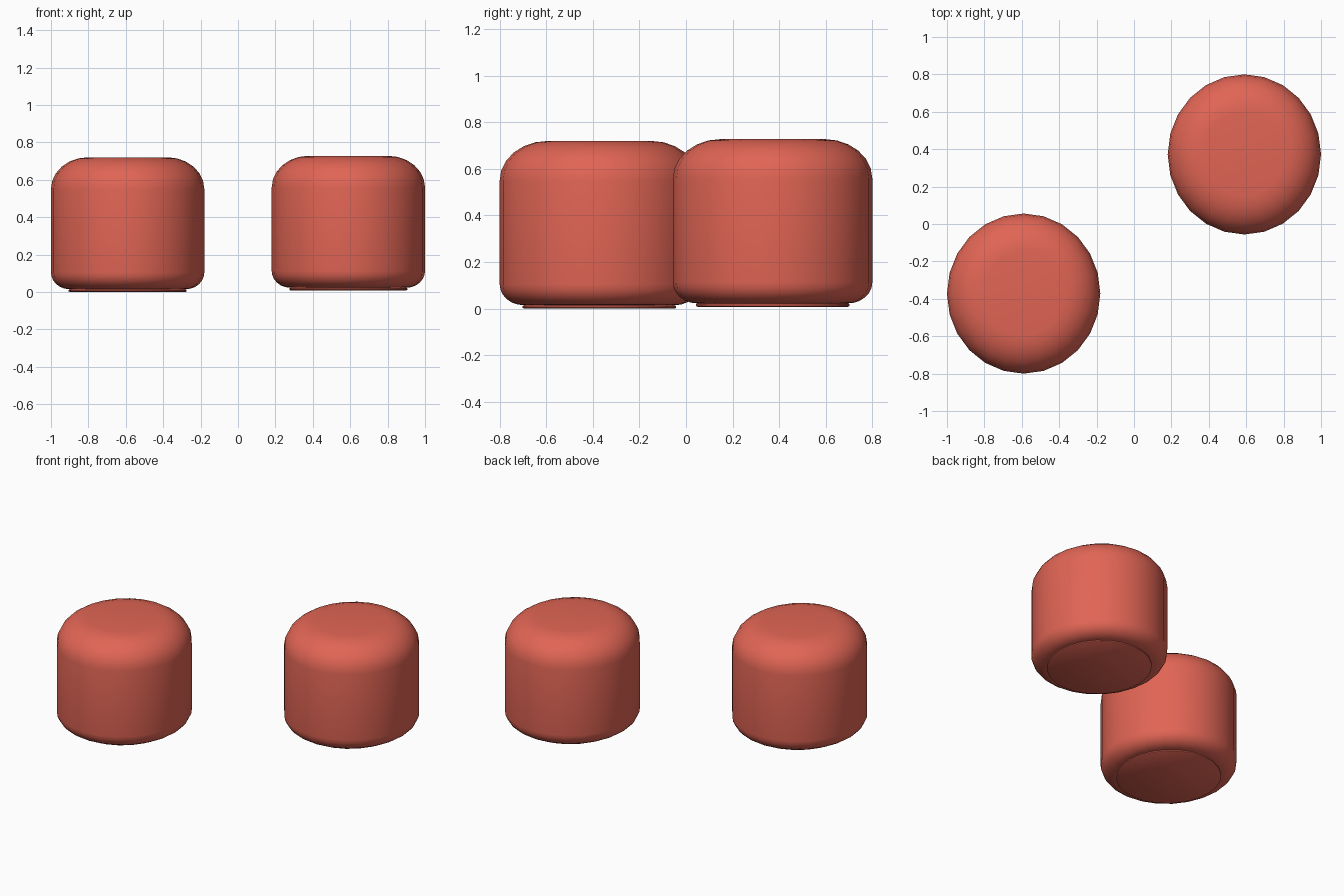
import bpy, bmesh
from math import sin, cos, pi, radians

if "Cube" in bpy.data.objects:
    bpy.data.objects.remove(bpy.data.objects["Cube"])

SIDES = 24
RX, RY = 0.41, 0.428


def lathe(name, profile, loc, mat):
    """Spin a (radius, height) profile into an oval closed solid."""
    bm = bmesh.new()
    rings = []
    for r, z in profile:
        rings.append([bm.verts.new((RX * r * cos(2 * pi * i / SIDES),
                                    RY * r * sin(2 * pi * i / SIDES), z))
                      for i in range(SIDES)])
    for a, b in zip(rings, rings[1:]):
        for i in range(SIDES):
            j = (i + 1) % SIDES
            bm.faces.new((a[i], a[j], b[j], b[i]))
    bm.faces.new(rings[0][::-1])
    bm.faces.new(rings[-1])
    mesh = bpy.data.meshes.new(name)
    bm.to_mesh(mesh)
    bm.free()
    obj = bpy.data.objects.new(name, mesh)
    bpy.context.collection.objects.link(obj)
    obj.location = loc
    mesh.materials.append(mat)
    bpy.ops.object.select_all(action='DESELECT')
    obj.select_set(True)
    bpy.context.view_layer.objects.active = obj
    bpy.ops.object.shade_smooth_by_angle(angle=radians(35))
    return obj


red = bpy.data.materials.new("red_fabric")
red.diffuse_color = (0.75, 0.13, 0.09, 1)
red.use_nodes = True
red.node_tree.nodes["Principled BSDF"].inputs["Base Color"].default_value = red.diffuse_color

# Cushion outline: small rounded bottom edge, large rounded top edge
N = 6
cushion = [(0.76 + 0.24 * sin(t), 0.105 - 0.09 * cos(t))
           for t in (pi / 2 * k / N for k in range(N + 1))]
cushion += [(0.52 + 0.48 * cos(t), 0.55 + 0.17 * sin(t))
            for t in (pi / 2 * k / N for k in range(N + 1))]

# Thin foot disc under the cushion
foot = [(0.755, 0.0), (0.77, 0.004), (0.77, 0.011), (0.755, 0.015)]

for side, loc in (("left", (-0.59, -0.372, 0)), ("right", (0.59, 0.372, 0.008))):
    lathe(side + "_pouf_cushion", cushion, loc, red)
    lathe(side + "_pouf_foot", foot, loc, red)
